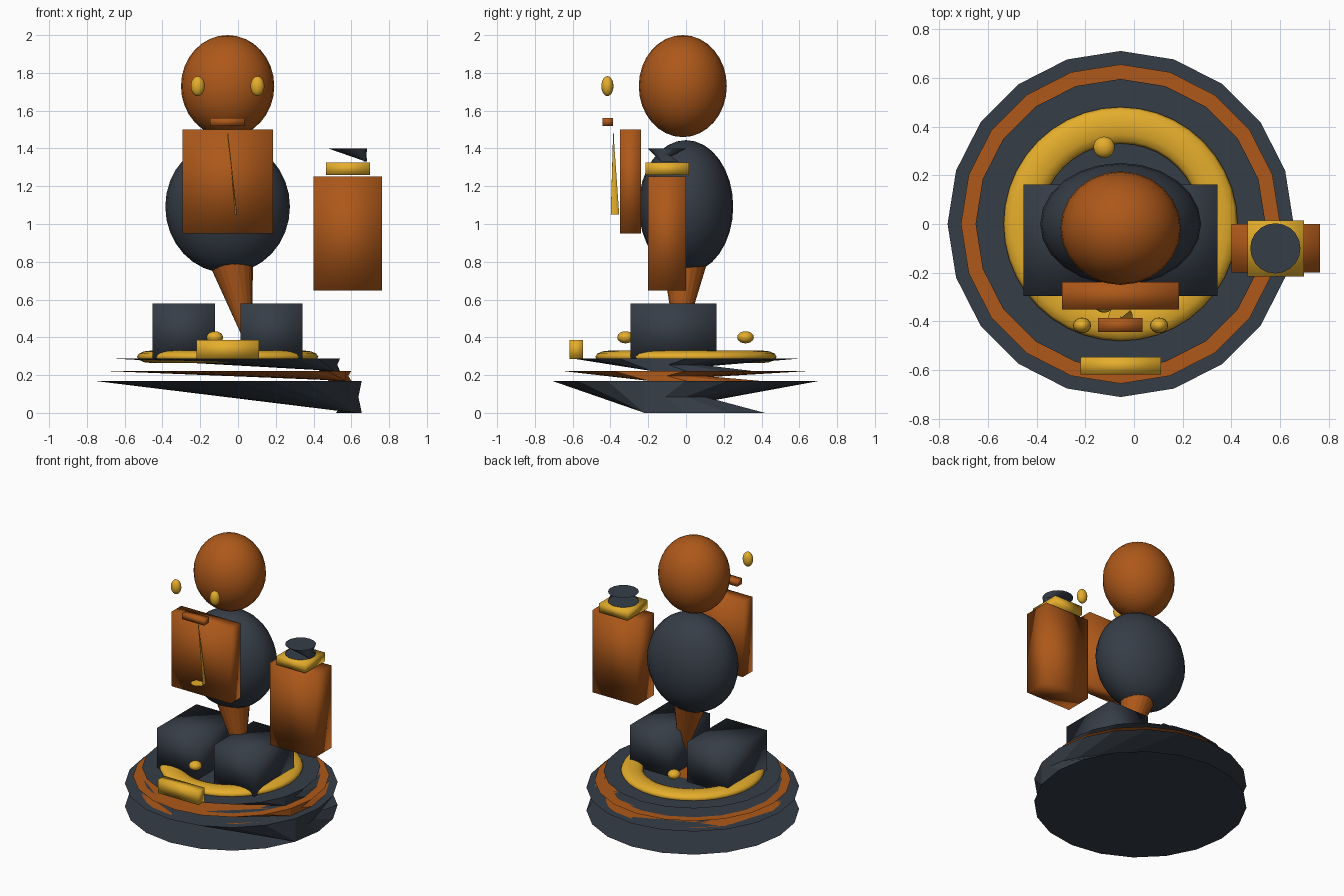
import bpy, bmesh
from math import cos, sin, pi

if "Cube" in bpy.data.objects:
    bpy.data.objects.remove(bpy.data.objects["Cube"])

CX = -0.055  # figure axis; the held lantern offsets it from the centre


def material(name, rgb):
    m = bpy.data.materials.new(name)
    m.diffuse_color = (*rgb, 1)
    m.use_nodes = True
    m.node_tree.nodes["Principled BSDF"].inputs["Base Color"].default_value = m.diffuse_color
    return m


SLATE = material("slate", (0.037, 0.047, 0.063))
RUST = material("rust", (0.42, 0.098, 0.01))
GOLD = material("gold", (0.78, 0.42, 0.025))


def finish(bm, name, mat, smooth=True):
    me = bpy.data.meshes.new(name)
    bm.to_mesh(me)
    bm.free()
    for p in me.polygons:
        p.use_smooth = smooth
    me.materials.append(mat)
    ob = bpy.data.objects.new(name, me)
    bpy.context.collection.objects.link(ob)
    return ob


def box(name, x, y, z, mat):
    bm = bmesh.new()
    bmesh.ops.create_cube(bm, size=1)
    for v in bm.verts:
        for i, (a, b) in enumerate((x, y, z)):
            v.co[i] = (a + b) / 2 + v.co[i] * (b - a)
    return finish(bm, name, mat)


def ellipsoid(name, c, r, mat, seg=24, rings=16):
    bm = bmesh.new()
    bmesh.ops.create_uvsphere(bm, u_segments=seg, v_segments=rings, radius=1)
    for v in bm.verts:
        for i in range(3):
            v.co[i] = c[i] + v.co[i] * r[i]
    return finish(bm, name, mat)


def open_drum(name, c, z0, z1, r0, r1, mat, n=20):
    """Two flat caps joined by a collapsed wall that fans to one side."""
    bm = bmesh.new()

    def ring(r, z):
        return [bm.verts.new((c[0] + r * cos(2 * pi * i / n),
                              c[1] + r * sin(2 * pi * i / n), z)) for i in range(n)]
    low, top = ring(r0, z0), ring(r1, z1)
    bm.faces.new(top)
    bm.faces.new(low[::-1])
    # wall fan from one lower corner up to the whole upper rim
    for i in range(n - 1):
        if i + 1 < n:
            bm.faces.new((low[-1], top[i + 1], top[i]))
    bm.faces.new((low[-1], top[0], top[-1]))
    # remaining shards along the lower rim
    for a, b in ((-1, 0), (0, 1), (1, 2)):
        bm.faces.new((top[-1], low[a], low[b]))
    return finish(bm, name, mat, smooth=False)


# stepped base
for name, z0, z1, r, mat in (("base_lower", 0, 0.17, 0.71, SLATE),
                             ("base_middle", 0.17, 0.222, 0.655, RUST),
                             ("base_upper", 0.222, 0.287, 0.595, SLATE)):
    open_drum(name, (CX, 0), z0, z1, r, r, mat)

# flattened ring on the base
bm = bmesh.new()
N, M = 40, 12
g = [[bm.verts.new((CX + (0.405 + 0.075 * cos(b)) * cos(a),
                    (0.405 + 0.075 * cos(b)) * sin(a), 0.297 + 0.033 * sin(b)))
      for b in (2 * pi * j / M for j in range(M))]
     for a in (2 * pi * i / N for i in range(N))]
for i in range(N):
    for j in range(M):
        k, l = (i + 1) % N, (j + 1) % M
        bm.faces.new((g[i][j], g[k][j], g[k][l], g[i][l]))
finish(bm, "base_ring", GOLD)

# base details
box("front_plaque", (-0.22, 0.11), (-0.617, -0.545), (0.285, 0.385), GOLD)
for side, y in (("front", -0.32), ("back", 0.315)):
    ellipsoid("base_stud_" + side, (-0.123, y, 0.40), (0.044, 0.044, 0.032), GOLD, 16, 10)

# feet and waist
for side, s in (("left", -1), ("right", 1)):
    xc = CX + s * 0.2325
    box("foot_" + side, (xc - 0.165, xc + 0.165), (-0.295, 0.162), (0.285, 0.58), SLATE)
open_drum("waist", (CX, 0), 0.29, 0.87, 0.135, 0.135, RUST)

# body and chest plate with pendant
ellipsoid("body", (CX, 0, 1.092), (0.33, 0.25, 0.352), SLATE)
box("chest_plate", (-0.295, 0.185), (-0.35, -0.238), (0.95, 1.5), RUST)
open_drum("pendant", (CX, -0.383), 1.05, 1.48, 0.05, 0.003, GOLD)

# head and face
ellipsoid("head", (CX, -0.017, 1.73), (0.247, 0.233, 0.27), RUST)
for side, s in (("left", -1), ("right", 1)):
    ellipsoid("eye_" + side, (CX + s * 0.158, -0.416, 1.73), (0.037, 0.032, 0.053), GOLD, 16, 10)
box("mouth", (-0.147, 0.035), (-0.443, -0.386), (1.52, 1.562), RUST)

# lantern at the side
box("lantern_body", (0.40, 0.763), (-0.2, 0.0), (0.647, 1.252), RUST)
box("lantern_collar", (0.466, 0.698), (-0.215, 0.015), (1.26, 1.325), GOLD)
open_drum("lantern_cap", (0.58, -0.1), 1.33, 1.40, 0.103, 0.103, SLATE)
